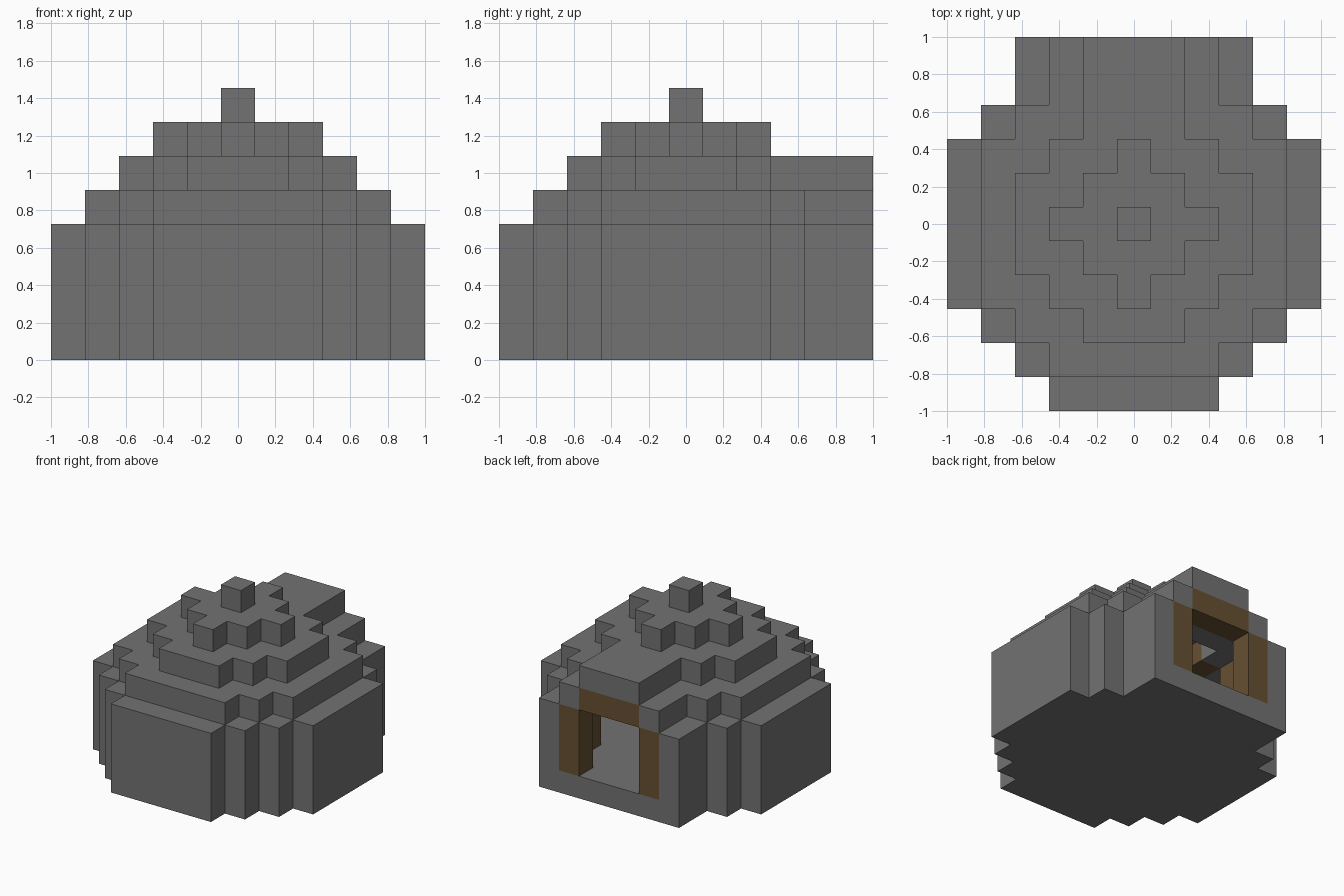
import bpy
import bmesh
from mathutils import Vector

if "Cube" in bpy.data.objects:
    bpy.data.objects.remove(bpy.data.objects["Cube"], do_unlink=True)

UNIT = 2 / 11  # edge length of one block


def make_material(name, color):
    mat = bpy.data.materials.new(name)
    mat.use_nodes = True
    mat.diffuse_color = (*color, 1)
    mat.node_tree.nodes["Principled BSDF"].inputs["Base Color"].default_value = (*color, 1)
    return mat


stone = make_material("stone grey", (0.172, 0.17, 0.17))
wood = make_material("timber brown", (0.133, 0.082, 0.032))


def disc(reach, cut):
    """Stepped round footprint: a square with its corners cut diagonally."""
    span = range(-reach, reach + 1)
    return {(x, y) for x in span for y in span if abs(x) + abs(y) <= cut}


def bar(half, rows):
    """Straight strip of blocks centred on x."""
    return {(x, y) for x in range(-half, half + 1) for y in rows}


def corners(n):
    return {(x, y) for x in (-n, n) for y in (-n, n)}


def stack(plan, levels):
    return {(x, y, z) for x, y in plan for z in levels}


# Footprints, from the walls up to the tip
base, eave, slope, crown, tip = disc(5, 7), disc(4, 6), disc(3, 4), disc(2, 2), disc(0, 0)
wall_levels = range(1, 4)
back_rows = (4, 5)

# Timber: doorway frame, corner posts and rafters stepping up to the crown
doorway = stack(bar(1, [5]), wall_levels)
door_posts = stack({(-2, 5), (2, 5)}, wall_levels)
lintel = stack(bar(1, [5]), [4])
corner_posts = stack(corners(3), wall_levels)
rafters = stack(corners(2), [4]) | stack(corners(1), [5])
timber = door_posts | lintel | corner_posts | rafters

# Stone: each tier is a ring, hollow beneath the tier above
parts = {
    "floor": stack(base | bar(3, [5]), [0]),
    "walls": stack((base - eave) | bar(3, [5]), wall_levels) - doorway - timber,
    "lower_roof": stack((eave - slope) | bar(2, back_rows), [4]) - timber,
    "middle_roof": stack((slope - crown) | bar(1, back_rows), [5]) - timber,
    "upper_roof": stack(crown - tip, [6]),
    "roof_tip": stack(tip, [7]),
}
wooden_parts = {
    "door_posts": door_posts,
    "door_lintel": lintel,
    "corner_posts": corner_posts,
    "rafters": rafters,
}
solid = set().union(*parts.values(), *wooden_parts.values())
directions = [Vector(d) * s for d in ((1, 0, 0), (0, 1, 0), (0, 0, 1)) for s in (1, -1)]


def build(name, cells, mat):
    """Make one object from blocks, keeping only faces that touch open air."""
    bm = bmesh.new()
    for cell in sorted(cells):
        middle = Vector(cell) + Vector((0, 0, 0.5))
        for normal in directions:
            if tuple(int(c) for c in Vector(cell) + normal) in solid:
                continue
            u = Vector((normal.y, normal.z, normal.x))
            v = normal.cross(u)
            ring = [(-u - v), (u - v), (u + v), (v - u)]
            bm.faces.new([bm.verts.new((middle + (normal + r) / 2) * UNIT) for r in ring])
    bmesh.ops.remove_doubles(bm, verts=bm.verts, dist=UNIT / 100)
    mesh = bpy.data.meshes.new(name)
    bm.to_mesh(mesh)
    bm.free()
    mesh.materials.append(mat)
    bpy.context.collection.objects.link(bpy.data.objects.new(name, mesh))


for part_name, part_cells in parts.items():
    build(part_name, part_cells, stone)
for part_name, part_cells in wooden_parts.items():
    build(part_name, part_cells, wood)
